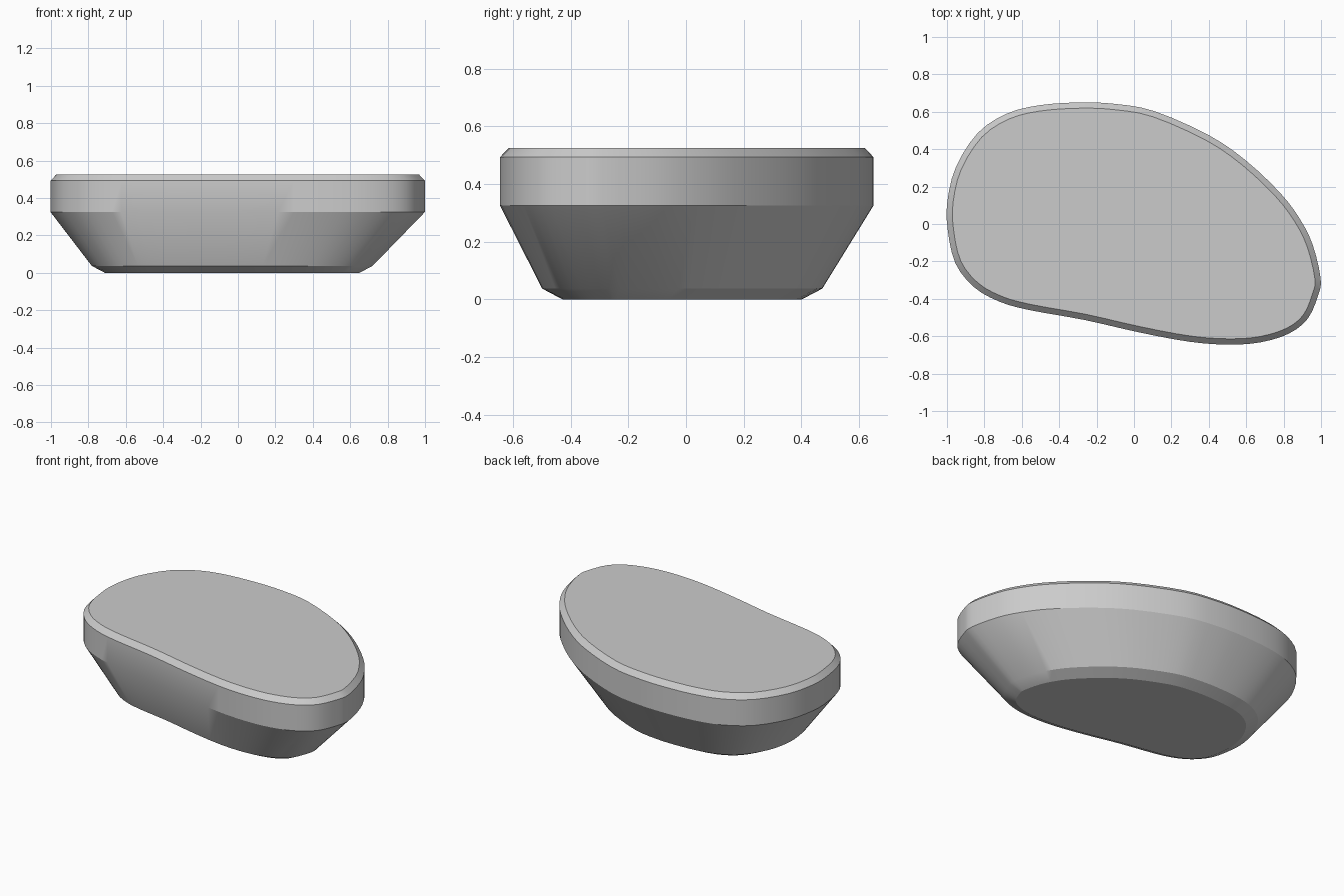
import bpy, bmesh
from mathutils import Vector

if "Cube" in bpy.data.objects:
    bpy.data.objects.remove(bpy.data.objects["Cube"])

# Key points of the bean-shaped outline, counter-clockwise
KEYS = [(-0.29, 0.65), (-0.505, 0.635), (-0.68, 0.59), (-0.835, 0.487), (-0.952, 0.305),
        (-0.998, 0.12), (-0.996, -0.03), (-0.955, -0.21), (-0.855, -0.338), (-0.72, -0.415),
        (-0.56, -0.46), (-0.265, -0.513), (0.03, -0.58), (0.30, -0.63), (0.51, -0.645),
        (0.68, -0.632), (0.83, -0.585), (0.93, -0.505), (0.985, -0.38), (0.998, -0.29),
        (0.955, -0.11), (0.885, 0.03), (0.78, 0.168), (0.60, 0.338), (0.40, 0.475),
        (0.11, 0.603), (-0.10, 0.642)]


def smooth_loop(points, steps):
    """Closed Catmull-Rom curve through the points."""
    p = [Vector(q) for q in points]
    n, out = len(p), []
    for i in range(n):
        a, b, c, d = p[i - 1], p[i], p[(i + 1) % n], p[(i + 2) % n]
        for s in range(steps):
            t = s / steps
            out.append(0.5 * (2 * b + (c - a) * t + (2 * a - 5 * b + 4 * c - d) * t * t
                              + (3 * b - a - 3 * c + d) * t ** 3))
    return out


def inset(loop, dist):
    """Move a counter-clockwise loop inward along its normals."""
    out = []
    for i, p in enumerate(loop):
        t = (loop[(i + 1) % len(loop)] - loop[i - 1]).normalized()
        out.append(p + Vector((-t.y, t.x)) * dist)
    return out


rim = smooth_loop(KEYS, 3)
foot = [Vector((p.x * 0.75 - 0.03, p.y * 0.75 - 0.015)) for p in rim]

# Foot chamfer, sloped side, upright band, top chamfer
rings = [(inset(foot, 0.07), 0.0), (foot, 0.037), (rim, 0.325), (rim, 0.493), (inset(rim, 0.031), 0.525)]

bm = bmesh.new()
layers = [[bm.verts.new((p.x, p.y, z)) for p in loop] for loop, z in rings]
n = len(rim)
for low, high in zip(layers, layers[1:]):
    for i in range(n):
        j = (i + 1) % n
        bm.faces.new((low[i], low[j], high[j], high[i]))
bm.faces.new(layers[-1])
bm.faces.new(layers[0][::-1])
bmesh.ops.recalc_face_normals(bm, faces=bm.faces)

mesh = bpy.data.meshes.new("rounded_block")
bm.to_mesh(mesh)
bm.free()
block = bpy.data.objects.new("rounded_block", mesh)
bpy.context.collection.objects.link(block)

# Smooth sides with crisp edges between bands
bpy.context.view_layer.objects.active = block
block.select_set(True)
bpy.ops.object.shade_smooth_by_angle(angle=0.4)
